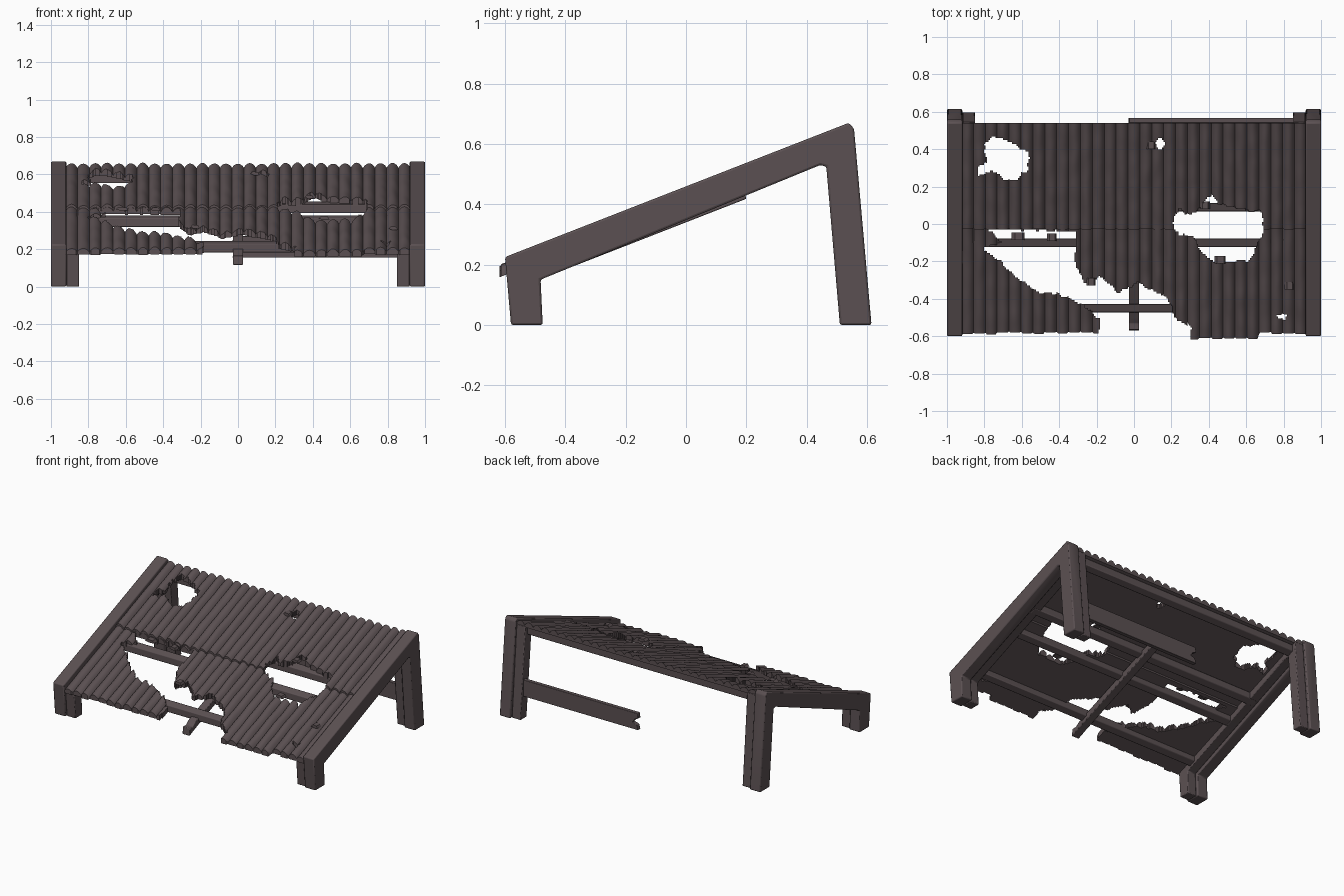
import bpy, bmesh, math, random
from mathutils import Vector, noise

if "Cube" in bpy.data.objects:
    bpy.data.objects.remove(bpy.data.objects["Cube"])

random.seed(4)
SLOPE = 0.39
wood = bpy.data.materials.new("weathered dark brown")
wood.diffuse_color = (0.105, 0.081, 0.085, 1)
wood.use_nodes = True
wood.node_tree.nodes["Principled BSDF"].inputs["Base Color"].default_value = wood.diffuse_color


def finish(name, bm, bevel=0.0):
    bmesh.ops.recalc_face_normals(bm, faces=bm.faces[:])
    me = bpy.data.meshes.new(name)
    bm.to_mesh(me)
    bm.free()
    ob = bpy.data.objects.new(name, me)
    bpy.context.collection.objects.link(ob)
    me.materials.append(wood)
    if bevel:
        m = ob.modifiers.new("soft edges", 'BEVEL')
        m.width, m.segments = bevel, 2
        m.limit_method, m.angle_limit = 'ANGLE', math.radians(35)
    bpy.context.view_layer.objects.active = ob
    bpy.ops.object.select_all(action='DESELECT')
    ob.select_set(True)
    bpy.ops.object.shade_smooth_by_angle(angle=math.radians(40))
    return ob


def extrude(name, pts, a, b, axis, bevel=0.005):
    """Extrude a 2D profile from a to b along 'x' (pts are y,z) or 'y' (pts are x,z)."""
    bm = bmesh.new()
    put = (lambda p, t: (t, p[0], p[1])) if axis == 'x' else (lambda p, t: (p[0], t, p[1]))
    A = [bm.verts.new(put(p, a)) for p in pts]
    B = [bm.verts.new(put(p, b)) for p in pts]
    bm.faces.new(A)
    bm.faces.new(B[::-1])
    n = len(pts)
    for i in range(n):
        bm.faces.new((A[i], B[i], B[(i + 1) % n], A[(i + 1) % n]))
    return finish(name, bm, bevel)


def sloped(y0, y1, lo, hi):
    """Side profile of a bar lying along the roof pitch."""
    return [(y0, lo + SLOPE * y0), (y1, lo + SLOPE * y1), (y1, hi + SLOPE * y1), (y0, hi + SLOPE * y0)]


# side frames: front leg, sloped beam and back leg in one bent outline
outer = [(-0.58, 0), (-0.475, 0), (-0.482, 0.15), (0.445, 0.53), (0.465, 0.525), (0.51, 0),
         (0.615, 0), (0.557, 0.65), (0.54, 0.67), (-0.60, 0.225)]
inner = [(-0.565, 0), (-0.49, 0), (-0.497, 0.16), (0.44, 0.545), (0.478, 0.55), (0.53, 0),
         (0.597, 0), (0.545, 0.63), (0.53, 0.625), (-0.58, 0.185)]
for s, side in ((-1, "left"), (1, "right")):
    extrude(side + "_frame", outer, s * 0.918, s * 1.0, 'x', 0.007)
    extrude(side + "_inner_frame", inner, s * 0.85, s * 0.918, 'x')

# cross rails under the roof
for k, y in enumerate((-0.45, -0.10, 0.09, 0.50)):
    extrude("cross_rail_%d" % k, sloped(y - 0.022, y + 0.022, 0.365, 0.412), -0.9, 0.9, 'x', 0.004)

# broken centre beam
extrude("centre_beam", [(-0.57, 0.115), (-0.5, 0.145), (0.2, 0.418), (0.19, 0.46), (-0.5, 0.19),
                        (-0.53, 0.165), (-0.565, 0.165)], -0.028, 0.028, 'x', 0.004)

# snapped lower plank at the back
extrude("back_plank", [(0.9, 0.155), (-0.03, 0.155), (-0.02, 0.19), (0.015, 0.2), (-0.005, 0.225),
                       (-0.03, 0.235), (-0.025, 0.27), (0.9, 0.27)], 0.54, 0.568, 'y', 0.003)

# torn openings, seen from above
HOLES = [
    [(-.80, .42), (-.76, .47), (-.67, .44), (-.56, .38), (-.57, .29), (-.64, .23), (-.69, .25),
     (-.77, .28), (-.84, .26), (-.84, .31), (-.79, .33)],
    [(.20, .01), (.24, .09), (.30, .05), (.35, .09), (.42, .16), (.45, .10), (.57, .08), (.68, .06),
     (.69, -.02), (.65, -.15), (.61, -.2), (.43, -.2), (.35, -.14), (.32, -.07), (.24, -.06)],
    [(-.78, -.03), (-.31, -.04), (-.32, -.22), (-.25, -.33), (-.19, -.27), (-.08, -.37), (.02, -.31),
     (.18, -.4), (.22, -.51), (.3, -.55), (.3, -.7), (-.2, -.7), (-.18, -.52), (-.27, -.43),
     (-.4, -.38), (-.5, -.37), (-.61, -.3), (-.72, -.2), (-.8, -.13), (-.7, -.1)],
    [(.11, .44), (.15, .46), (.17, .42), (.14, .39)],
    [(.76, -.49), (.81, -.48), (.81, -.51), (.77, -.51)],
]


def inside(x, y, poly):
    hit = False
    for (x1, y1), (x2, y2) in zip(poly, poly[1:] + poly[:1]):
        if (y1 > y) != (y2 > y) and x < x1 + (y - y1) / (y2 - y1) * (x2 - x1):
            hit = not hit
    return hit


def torn(x, y):
    j = noise.noise_vector(Vector((x * 25, y * 25, 1))) * 0.014
    return any(inside(x + j.x, y + j.y, h) for h in HOLES)


CRESTS, SEG = 29, 8
NX, X0, W = CRESTS * SEG, -0.922, 1.844


def sheet(name, y0, y1, crest, ragged):
    """Corrugated sheet with a scalloped top, flat underside and torn holes."""
    ny = 56
    amp = 0.024
    lift = [random.uniform(-0.004, 0.003) for _ in range(CRESTS)]
    front = []
    for c in range(CRESTS):
        x = X0 + W * (c + 0.5) / CRESTS
        front.append(y0 - (0.027 if ragged and 0.3 < x < 0.64 else 0)
                     + random.uniform(-0.006, 0.006) * (1 if ragged else 0.4))
    bm = bmesh.new()
    verts = {}

    def xy(i, j):
        x = X0 + W * i / NX
        c = min(int(i // SEG), CRESTS - 1)
        f = front[c]
        if i % SEG == 0 and c:
            f = (f + front[c - 1]) / 2 + 0.006
        return x, f + (y1 - f) * j / ny

    def vert(i, j, top):
        if (i, j, top) not in verts:
            x, y = xy(i, j)
            z = crest + SLOPE * y
            if top:
                r = abs(math.sin(math.pi * i / SEG))
                c = min(i // SEG, CRESTS - 1)
                z += amp * (r ** 0.75 - 1) + lift[c] * r
                z += 0.005 * noise.noise(Vector((x * 14, y * 9, 3)))
            else:
                z -= amp + 0.014
            verts[i, j, top] = bm.verts.new((x, y, z))
        return verts[i, j, top]

    keep = {(i, j) for i in range(NX) for j in range(ny) if not torn(*xy(i + 0.5, j + 0.5))}
    for i, j in keep:
        q = [(i, j), (i + 1, j), (i + 1, j + 1), (i, j + 1)]
        bm.faces.new([vert(*p, True) for p in q])
        bm.faces.new([vert(*p, False) for p in q[::-1]])
        for k, n in enumerate([(i, j - 1), (i + 1, j), (i, j + 1), (i - 1, j)]):
            if n not in keep:
                a, b = q[k], q[(k + 1) % 4]
                bm.faces.new((vert(*a, False), vert(*b, False), vert(*b, True), vert(*a, True)))
    finish(name, bm)


sheet("lower_roof_sheet", -0.585, -0.01, 0.437, True)
sheet("upper_roof_sheet", -0.028, 0.54, 0.449, False)

# curled scraps beside the openings
for k, (x, y, w) in enumerate([(-.62, -.065, .07), (-.44, -.07, .05), (.09, .42, .05), (.83, -.33, .05),
                               (.46, -.19, .06), (-.23, -.31, .05), (.38, .1, .05)]):
    extrude("torn_scrap_%d" % k, [(x - w / 2, .437 + SLOPE * y), (x - w / 4, .452 + SLOPE * y),
                                  (x + w / 3, .448 + SLOPE * y), (x + w / 2, .432 + SLOPE * y),
                                  (x, .43 + SLOPE * y)], y - .02, y + .02, 'y', 0)
